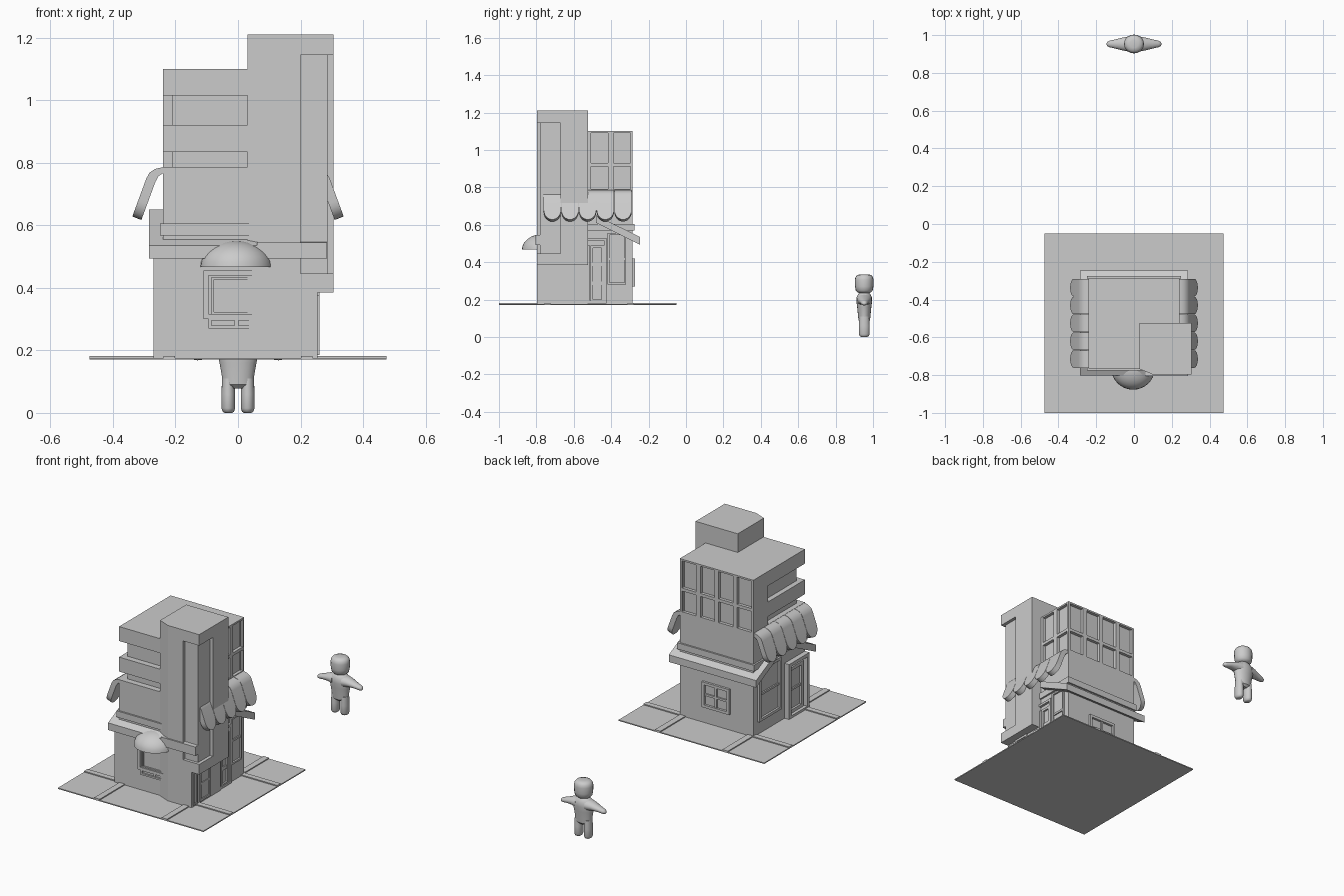
import bpy, bmesh, math
from mathutils import Vector, Matrix

if "Cube" in bpy.data.objects:
    bpy.data.objects.remove(bpy.data.objects["Cube"])


def finish(name, bm, smooth=False):
    bmesh.ops.recalc_face_normals(bm, faces=bm.faces[:])
    me = bpy.data.meshes.new(name)
    bm.to_mesh(me)
    bm.free()
    ob = bpy.data.objects.new(name, me)
    bpy.context.collection.objects.link(ob)
    if smooth:
        bpy.ops.object.select_all(action='DESELECT')
        ob.select_set(True)
        bpy.context.view_layer.objects.active = ob
        bpy.ops.object.shade_smooth_by_angle(angle=math.radians(40))
    return ob


def boxes(name, items):
    """Each item is x0, x1, y0, y1, z0, z1."""
    bm = bmesh.new()
    for x0, x1, y0, y1, z0, z1 in items:
        m = Matrix.Translation(((x0 + x1) / 2, (y0 + y1) / 2, (z0 + z1) / 2))
        bmesh.ops.create_cube(bm, size=1, matrix=m @ Matrix.Diagonal((x1 - x0, y1 - y0, z1 - z0, 1)))
    return finish(name, bm)


def extrude(name, pts, vec):
    bm = bmesh.new()
    f = bm.faces.new([bm.verts.new(p) for p in pts])
    r = bmesh.ops.extrude_face_region(bm, geom=[f])
    bmesh.ops.translate(bm, vec=vec, verts=[v for v in r['geom'] if isinstance(v, bmesh.types.BMVert)])
    return finish(name, bm)


def cut(ob, items):
    cutter = boxes("cutter", items)
    cutter.hide_render = True
    mod = ob.modifiers.new("cut", 'BOOLEAN')
    mod.operation, mod.object, mod.solver = 'DIFFERENCE', cutter, 'EXACT'
    bpy.context.view_layer.update()
    me = bpy.data.meshes.new_from_object(ob.evaluated_get(bpy.context.evaluated_depsgraph_get()))
    ob.modifiers.clear()
    ob.data = me
    bpy.data.objects.remove(cutter)


def wall_box(side, pos, u0, u1, z0, z1, d):
    """Box lying on a wall plane: side is x or y, d the signed depth."""
    a, b = sorted((pos, pos + d))
    return (a, b, u0, u1, z0, z1) if side == 'x' else (u0, u1, a, b, z0, z1)


def window(name, side, pos, d, u0, u1, z0, z1, cols, rows, t=.016, bar=.012):
    items = [wall_box(side, pos, u0, u0 + t, z0, z1, d), wall_box(side, pos, u1 - t, u1, z0, z1, d),
             wall_box(side, pos, u0 + t, u1 - t, z0, z0 + t, d), wall_box(side, pos, u0 + t, u1 - t, z1 - t, z1, d)]
    for i in range(1, cols):
        c = u0 + (u1 - u0) * i / cols
        items.append(wall_box(side, pos, c - bar / 2, c + bar / 2, z0 + t, z1 - t, d * .7))
    for i in range(1, rows):
        c = z0 + (z1 - z0) * i / rows
        items.append(wall_box(side, pos, u0 + t, u1 - t, c - bar / 2, c + bar / 2, d * .65))
    return boxes(name, items)


# Pavement slab with raised kerb strips
boxes("pavement", [(-.475, .475, -1, -.05, .17, .176)])
boxes("kerbs", [(s * .22 - .018, s * .22 + .018, y0, y1, .172, .182)
                for s in (-1, 1) for y0, y1 in ((-1, -.75), (-.29, -.05))] +
      [(x0, x1, y - .016, y + .016, .172, .182)
       for y in (-.297, -.74) for x0, x1 in ((-.475, -.23), (.23, .475))])

# Main block with window recesses and wrap-around bands
body = boxes("main_block", [(-.24, .24, -.765, -.285, .17, 1.10)])
rows = ((.93, 1.09), (.79, .912))
cuts = []
for z0, z1 in rows:
    for i in range(4):
        c = -.18 + .12 * i
        cuts.append((c - .046, c + .046, -.303, -.2, z0, z1))
    for c in (-.462, -.342):
        cuts.append((.222, .35, c - .045, c + .045, z0, z1))
cut(body, cuts)
for z0, z1 in ((.92, 1.015), (.787, .835)):
    cut(body, [(-.4, -.21, -.9, -.42, z0, z1)])
    cut(body, [(-.3, .1, -.9, -.73, z0, z1)])

# Corner tower: overhanging upper part and narrower foot, chamfered on one corner


def tower_plan(x1):
    return [(.03, -.525), (.03, -.768), (.1, -.797), (x1, -.797), (x1, -.525)]


tower = extrude("tower", [(x, y, .385) for x, y in tower_plan(.305)], (0, 0, .825))
cut(tower, [(.2, .4, -.9, -.78, .445, 1.145)])
cut(tower, [(.286, .4, -.9, -.67, .385 + .06, 1.145)])
extrude("tower_foot", [(x, y, .17) for x, y in tower_plan(.255)], (0, 0, .22))

# Sloping canopies at front and back, with mouldings above
for name, s in (("front_canopy", -1), ("back_canopy", 1)):
    prof = [(.045, .65), (.278, .535), (.278, .493), (.045, .61)]
    extrude(name, [(-.285, -.525 + s * a, z) for a, z in prof], (.57, 0, 0))
boxes("moulding", [(-.25, .25, -.775, -.275, .568, .605)])
boxes("tower_ledge", [(.06, .285, -.805, -.7, .493, .545)])


# Scalloped side awnings
def awning(name, sx):
    prof = [Vector((.235, .787)), Vector((.265, .78)), Vector((.283, .768)), Vector((.293, .75)), Vector((.338, .628))]
    end = (prof[-1] - prof[-2]).normalized()
    bm = bmesh.new()
    w, n = .0945, 12
    for k in range(5):
        c = -.762 + w * (k + .5)
        grid = []
        for i in range(n + 1):
            t = -math.cos(math.pi * i / n)
            y = c + t * w * .49
            pull = .055 * (1 - math.sqrt(max(0, 1 - t * t)))
            pts = prof[:-1] + [prof[-1] - end * pull]
            outer = [(p.x, p.y) for p in pts]
            inner = [(p.x - .029, p.y - .011) for p in pts]
            grid.append([bm.verts.new((sx * x, y, z)) for x, z in outer + inner[::-1]])
        m = len(grid[0])
        for a, b in zip(grid, grid[1:]):
            for j in range(m):
                bm.faces.new((a[j], a[(j + 1) % m], b[(j + 1) % m], b[j]))
        bm.faces.new(grid[0])
        bm.faces.new(grid[-1])
    finish(name, bm, True)


awning("left_awning", -1)
awning("right_awning", 1)

# Domed hood above the front window
bm = bmesh.new()
bmesh.ops.create_uvsphere(bm, u_segments=32, v_segments=16, radius=1,
                          matrix=Matrix.Translation((-.005, -.765, .467)) @ Matrix.Diagonal((.115, .112, .083, 1)))
for co, no in (((0, 0, .467), (0, 0, -1)), ((0, -.74, 0), (0, 1, 0))):
    r = bmesh.ops.bisect_plane(bm, geom=bm.verts[:] + bm.edges[:] + bm.faces[:],
                               plane_co=co, plane_no=no, clear_outer=True)
    bmesh.ops.holes_fill(bm, edges=[e for e in bm.edges if e.is_boundary])
finish("window_hood", bm, True)

# Ground floor windows and doors
window("front_window", 'y', -.765, -.014, -.11, .10, .30, .455, 1, 1)
window("front_window_inner", 'y', -.765, -.008, -.085, .075, .315, .435, 1, 1, .008)
window("front_sill", 'y', -.765, -.01, -.095, .085, .27, .305, 2, 1, .01)
window("back_window", 'y', -.285, .013, -.09, .09, .27, .42, 2, 2)
window("left_window", 'x', -.24, -.012, -.53, -.325, .25, .56, 1, 2)
window("left_door_frame", 'x', -.24, -.03, -.765, -.575, .17, .5, 1, 1, .02)
window("left_door_panel", 'x', -.24, -.012, -.735, -.605, .19, .46, 1, 2, .02)
window("right_door_frame", 'x', .24, .014, -.60, -.425, .18, .53, 1, 1, .014)
for y0, y1 in ((-.586, -.514), (-.51, -.439)):
    window("right_door_leaf", 'x', .24, .01, y0, y1, .185, .49, 1, 3, .014, .02)
window("right_window", 'x', .24, .01, -.42, -.32, .28, .555, 1, 2, .01)
window("foot_window", 'x', .255, .006, -.725, -.625, .185, .385, 1, 2, .012)
window("foot_side_window", 'x', .255, .006, -.785, -.745, .185, .375, 1, 1, .008)


# Small figure behind the building
def loft(name, path, axis='z', n=20):
    """Path holds centre x, y, z and two radii for each elliptical ring."""
    bm = bmesh.new()
    rings = []
    for x, y, z, a, b in path:
        ring = []
        for i in range(n):
            c, s = math.cos(2 * math.pi * i / n), math.sin(2 * math.pi * i / n)
            ring.append(bm.verts.new((x + a * c, y + b * s, z) if axis == 'z' else (x, y + a * c, z + b * s)))
        rings.append(ring)
    for p, q in zip(rings, rings[1:]):
        for i in range(n):
            bm.faces.new((p[i], p[(i + 1) % n], q[(i + 1) % n], q[i]))
    bm.faces.new(rings[0])
    bm.faces.new(rings[-1])
    return finish(name, bm, True)


Y = .953
loft("figure_head", [(0, Y, z, r, r * .94) for z, r in (
    (.233, .02), (.237, .036), (.248, .048), (.27, .052), (.305, .053), (.32, .05), (.331, .04), (.335, .022))])
loft("figure_torso", [(0, Y, z, a, b) for z, a, b in (
    (.078, .03, .018), (.09, .05, .031), (.12, .052, .034), (.16, .059, .038), (.19, .066, .042),
    (.212, .06, .041), (.228, .044, .033), (.24, .026, .022))])
for s, side in ((-1, "left"), (1, "right")):
    loft(side + "_leg", [(s * .031, Y, z, a, a * 1.3) for z, a in (
        (0, .012), (.004, .018), (.015, .022), (.06, .022), (.11, .02))])
    loft(side + "_arm", [(s * x, Y, z, a, b) for x, z, a, b in (
        (.03, .197, .04, .034), (.065, .196, .033, .024), (.1, .189, .024, .017), (.13, .182, .017, .014),
        (.141, .18, .012, .01), (.145, .179, .005, .004))], 'x')
